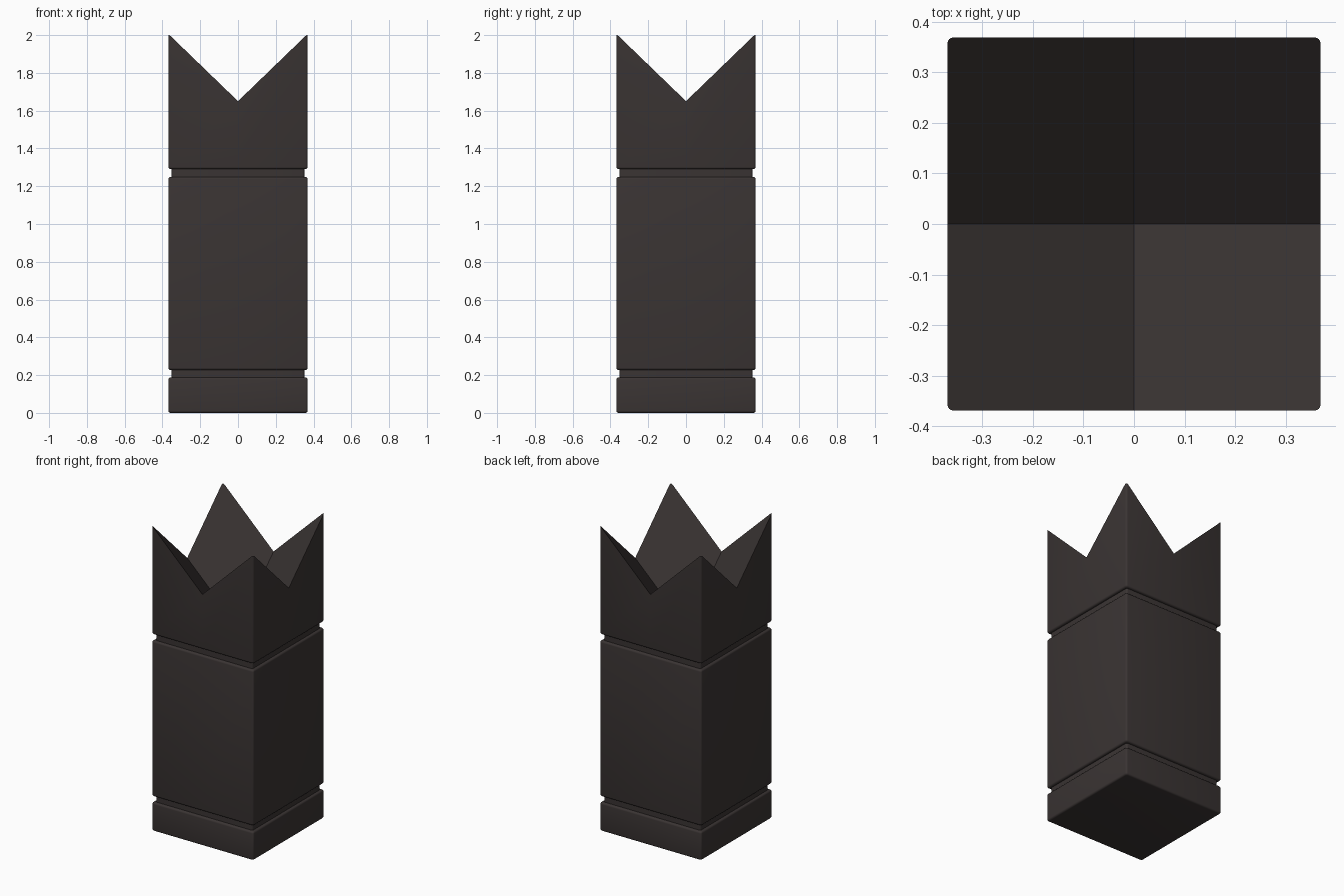
import bpy
import bmesh
from math import cos, sin, pi, radians

if "Cube" in bpy.data.objects:
    bpy.data.objects.remove(bpy.data.objects["Cube"])

HALF = 0.369      # half width of the post
NECK = 0.352      # half width inside the grooves
ROUND = 0.012     # edge rounding
STEPS = 4         # segments per rounded edge
SLOPE = 0.966     # rise of the crown points
PEAK = 2 * (HALF - ROUND * (1 - cos(pi / 4)))
PIT = 2 - SLOPE * PEAK

wood = bpy.data.materials.new("dark stained wood")
wood.use_nodes = True
colour = (0.042, 0.034, 0.033, 1)
wood.diffuse_color = colour
wood.node_tree.nodes["Principled BSDF"].inputs["Base Color"].default_value = colour


def square_outline(half):
    """Rounded square: a mid-side point, then a corner arc, for each quarter."""
    points = []
    r = ROUND
    for q in range(4):
        quarter = [(half, 0)]
        for i in range(STEPS + 1):
            a = pi / 2 * i / STEPS
            quarter.append((half - r + r * cos(a), half - r + r * sin(a)))
        c, s = round(cos(q * pi / 2)), round(sin(q * pi / 2))
        points += [(x * c - y * s, x * s + y * c) for x, y in quarter]
    return points


def crown_height(x, y):
    return PIT + SLOPE * (abs(x) + abs(y))


def build_post(name, profile, crowned=False):
    """Loft rounded squares through (half width, height) pairs."""
    bm = bmesh.new()
    rings = [[bm.verts.new((x, y, z)) for x, y in square_outline(h)]
             for h, z in profile]
    if crowned:
        rings.append([bm.verts.new((x, y, crown_height(x, y)))
                      for x, y in square_outline(HALF)])
    n = len(rings[0])
    for low, high in zip(rings, rings[1:]):
        for i in range(n):
            j = (i + 1) % n
            bm.faces.new((low[i], low[j], high[j], high[i]))
    bm.faces.new(rings[0][::-1])
    top = rings[-1]
    if crowned:
        # Four sloping facets meet at the centre of the pit
        centre = bm.verts.new((0, 0, PIT))
        step = n // 4
        for q in range(4):
            facet = [top[(q * step + k) % n] for k in range(step + 1)]
            bm.faces.new(facet + [centre])
    else:
        bm.faces.new(top)
    mesh = bpy.data.meshes.new(name)
    bm.to_mesh(mesh)
    bm.free()
    mesh.materials.append(wood)
    obj = bpy.data.objects.new(name, mesh)
    bpy.context.collection.objects.link(obj)
    bpy.ops.object.select_all(action="DESELECT")
    obj.select_set(True)
    bpy.context.view_layer.objects.active = obj
    bpy.ops.object.shade_smooth_by_angle(angle=radians(30))


def rounded_rim(z, upper):
    """Profile points of a quarter round at the bottom or top rim."""
    points = []
    for i in range(STEPS + 1):
        a = pi / 2 * i / STEPS
        inset, drop = ROUND * (1 - cos(a)), ROUND * (1 - sin(a))
        points.append((HALF - inset, z - drop if upper else z + drop))
    return points if upper else points[::-1]


# Blocks
for name, low, high in (("base", 0, 0.188), ("body", 0.227, 1.249)):
    build_post(name, rounded_rim(low, False) + rounded_rim(high, True))
build_post("crown", rounded_rim(1.29, False), crowned=True)

# Recessed grooves between the blocks
for name, low, high in (("lower_groove", 0.18, 0.235), ("upper_groove", 1.24, 1.2905)):
    build_post(name, [(NECK, low), (NECK, high)])
